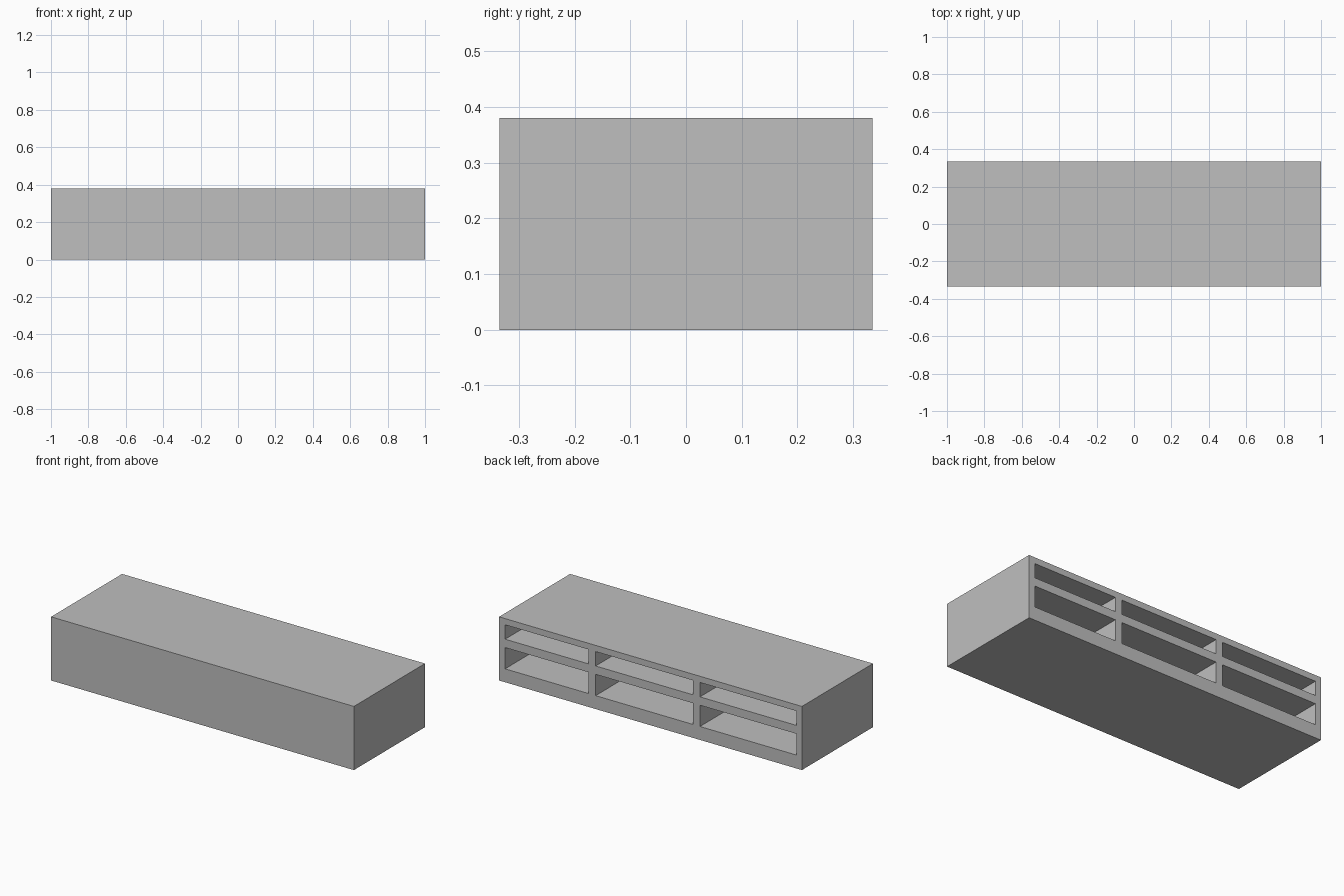
import bpy
import bmesh

cube = bpy.data.objects.get("Cube")
if cube:
    bpy.data.objects.remove(cube, do_unlink=True)

HALF_DEPTH = 0.335
PANEL = 0.04          # thickness of the closed front panel
# Alternating frame / opening boundaries across the width and the height
XS = [-1.0, -0.963, -0.327, -0.282, 0.362, 0.408, 0.96, 1.0]
ZS = [0.0, 0.08, 0.207, 0.257, 0.343, 0.38]

# Material
grey = bpy.data.materials.new("plain grey")
grey.use_nodes = True
colour = (0.52, 0.52, 0.52, 1.0)
grey.diffuse_color = colour
grey.node_tree.nodes["Principled BSDF"].inputs["Base Color"].default_value = colour

bm = bmesh.new()

# Open side: a grid of faces, with every odd row and column an opening
verts = [[bm.verts.new((x, HALF_DEPTH, z)) for z in ZS] for x in XS]
openings = []
for i in range(len(XS) - 1):
    for j in range(len(ZS) - 1):
        face = bm.faces.new((verts[i][j], verts[i][j + 1],
                             verts[i + 1][j + 1], verts[i + 1][j]))
        if i % 2 and j % 2:
            openings.append(face)

# Outer shell: pull the rim forward and close the front
rim = [e for e in bm.edges if e.is_boundary]
shell = bmesh.ops.extrude_edge_only(bm, edges=rim)["geom"]
for v in (g for g in shell if isinstance(g, bmesh.types.BMVert)):
    v.co.y = -HALF_DEPTH
front_rim = [g for g in shell if isinstance(g, bmesh.types.BMEdge) and g.is_boundary]
bmesh.ops.contextual_create(bm, geom=front_rim)

# Compartments: push each opening in as far as the front panel
for face in openings:
    pushed = bmesh.ops.extrude_discrete_faces(bm, faces=[face])["faces"][0]
    for v in pushed.verts:
        v.co.y = -HALF_DEPTH + PANEL

bmesh.ops.recalc_face_normals(bm, faces=bm.faces)
bmesh.ops.dissolve_limit(bm, angle_limit=0.01, verts=bm.verts, edges=bm.edges)

mesh = bpy.data.meshes.new("shelf_cabinet")
bm.to_mesh(mesh)
bm.free()
mesh.materials.append(grey)
cabinet = bpy.data.objects.new("shelf_cabinet", mesh)
bpy.context.collection.objects.link(cabinet)
